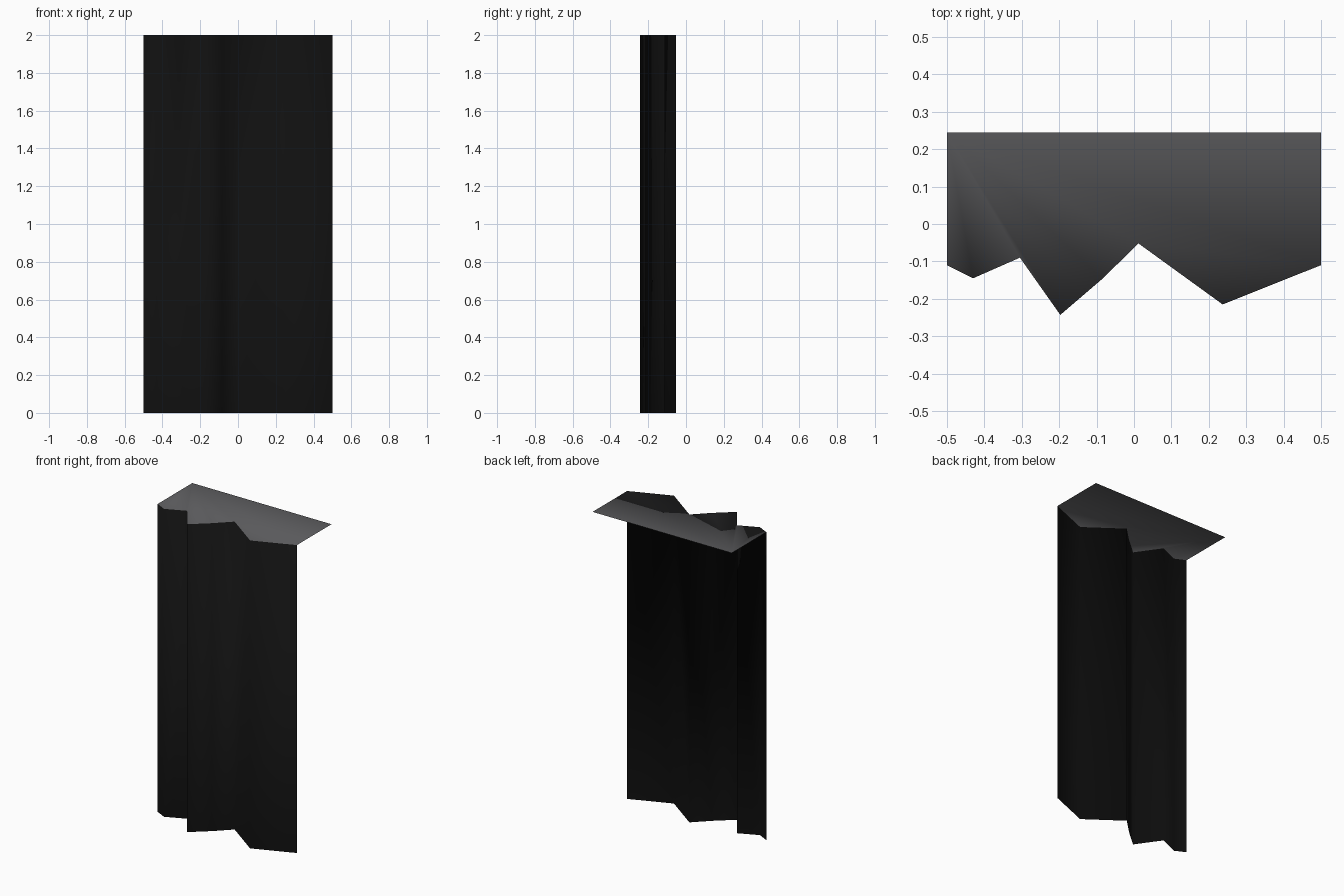
import bpy, bmesh

if "Cube" in bpy.data.objects:
    bpy.data.objects.remove(bpy.data.objects["Cube"])

HEIGHT, BACK = 2.0, 0.245
# Zigzag front edge seen from above, left to right
PROFILE = [(-0.5, -0.11), (-0.43, -0.145), (-0.305, -0.09), (-0.197, -0.243),
           (-0.085, -0.147), (0.012, -0.052), (0.237, -0.215), (0.5, -0.11)]


def flat_colour(name, rgb):
    m = bpy.data.materials.new(name)
    m.diffuse_color = (*rgb, 1.0)
    m.use_nodes = True
    m.node_tree.nodes["Principled BSDF"].inputs["Base Color"].default_value = m.diffuse_color
    return m


bm = bmesh.new()
low = [bm.verts.new((x, y, 0)) for x, y in PROFILE]
top = [bm.verts.new((x, y, HEIGHT)) for x, y in PROFILE]
back_left = bm.verts.new((-0.5, BACK, HEIGHT))
back_right = bm.verts.new((0.5, BACK, HEIGHT))

# Folded front wall, open at the back and bottom
for i in range(len(PROFILE) - 1):
    bm.faces.new((low[i], low[i + 1], top[i + 1], top[i]))

# Flat ledge: a fan from the back left corner plus the right-hand point
rim = top[:6] + [top[7], back_right]
for a, b in zip(rim, rim[1:]):
    bm.faces.new((back_left, a, b)).material_index = 1
bm.faces.new((top[5], top[6], top[7])).material_index = 1

# Soft shading flows from the wall onto the ledge
for f in bm.faces:
    f.smooth = True
bm.normal_update()

mesh = bpy.data.meshes.new("cliff_wall")
bm.to_mesh(mesh)
bm.free()
mesh.materials.append(flat_colour("black rock", (0.005, 0.005, 0.005)))
mesh.materials.append(flat_colour("dark grey ledge", (0.1, 0.1, 0.105)))
wall = bpy.data.objects.new("cliff_wall", mesh)
bpy.context.collection.objects.link(wall)
